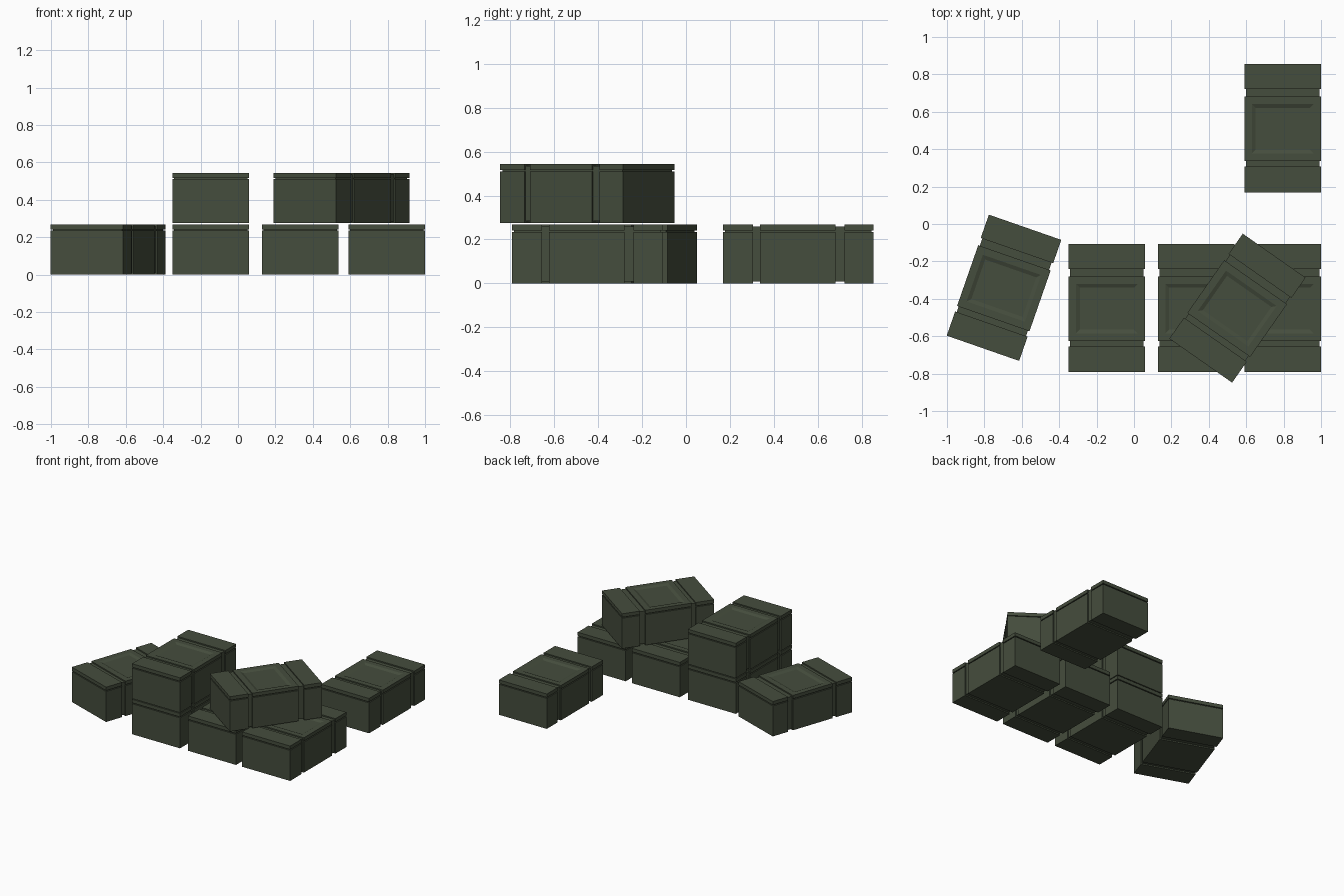
import bpy, bmesh, math
from mathutils import Vector

if "Cube" in bpy.data.objects:
    bpy.data.objects.remove(bpy.data.objects["Cube"])

W, L, H = 0.41, 0.685, 0.269      # crate width, length, height
DEPTH = 0.009                     # groove depth
STRAPS = [(-0.2055, -0.1745), (0.1695, 0.2105)]   # strap grooves along the length
SEAM = (0.235, 0.242)             # groove under the lid

olive = bpy.data.materials.new("dark olive green")
olive.diffuse_color = (0.060, 0.075, 0.047, 1)
olive.use_nodes = True
olive.node_tree.nodes["Principled BSDF"].inputs["Base Color"].default_value = olive.diffuse_color


def crate_mesh():
    bm = bmesh.new()
    bmesh.ops.create_cube(bm, size=1)
    for v in bm.verts:
        v.co = Vector((v.co.x * W, v.co.y * L, (v.co.z + 0.5) * H))

    # cut the box along the groove borders
    cuts = [((0, y, 0), (0, 1, 0)) for s in STRAPS for y in s]
    cuts += [((0, 0, z), (0, 0, 1)) for z in SEAM]
    for co, no in cuts:
        bmesh.ops.bisect_plane(bm, geom=bm.verts[:] + bm.edges[:] + bm.faces[:],
                               dist=1e-5, plane_co=co, plane_no=no)

    # recessed panel in the middle of the lid
    bm.normal_update()
    panel = [f for f in bm.faces if f.normal.z > 0.9 and abs(f.calc_center_median().y) < 0.1]
    bmesh.ops.inset_individual(bm, faces=panel, thickness=0.04, use_even_offset=True)
    bmesh.ops.inset_individual(bm, faces=panel, thickness=0.02, depth=-0.009, use_even_offset=True)

    # sink the strap and lid grooves
    def in_groove(f):
        c = f.calc_center_median()
        strap = any(a < c.y < b for a, b in STRAPS)
        return strap or SEAM[0] < c.z < SEAM[1]

    bm.normal_update()
    old = [f for f in bm.faces if in_groove(f)]
    new = bmesh.ops.extrude_face_region(bm, geom=old)["geom"]
    left = [f for f in old if f.is_valid]
    if left:
        bmesh.ops.delete(bm, geom=left, context='FACES')
    for v in (g for g in new if isinstance(g, bmesh.types.BMVert)):
        x, y, z = v.co
        if abs(abs(x) - W / 2) < 1e-4:
            v.co.x -= math.copysign(DEPTH, x)
        if abs(abs(y) - L / 2) < 1e-4:
            v.co.y -= math.copysign(DEPTH, y)
        if z > H - 1e-4:
            v.co.z -= DEPTH
        elif z < 1e-4:
            v.co.z += DEPTH
    bmesh.ops.recalc_face_normals(bm, faces=bm.faces[:])
    me = bpy.data.meshes.new("crate")
    bm.to_mesh(me)
    bm.free()
    me.materials.append(olive)
    return me


# place the crates: name, x, y, z, turn in degrees
mesh = crate_mesh()
TOP = 0.275
for name, x, y, z, turn in [
    ("crate_back_right", 0.795, 0.512, 0, 0),
    ("crate_front_right", 0.795, -0.45, 0, 0),
    ("crate_front_middle", 0.333, -0.45, 0, 0),
    ("crate_front_left", -0.145, -0.45, 0, 0),
    ("crate_stacked", -0.145, -0.45, TOP, 0),
    ("crate_turned_left", -0.695, -0.341, 0, -19.2),
    ("crate_turned_top", 0.553, -0.45, TOP, -35),
]:
    ob = bpy.data.objects.new(name, mesh)
    ob.location = (x, y, z)
    ob.rotation_euler.z = math.radians(turn)
    bpy.context.collection.objects.link(ob)
